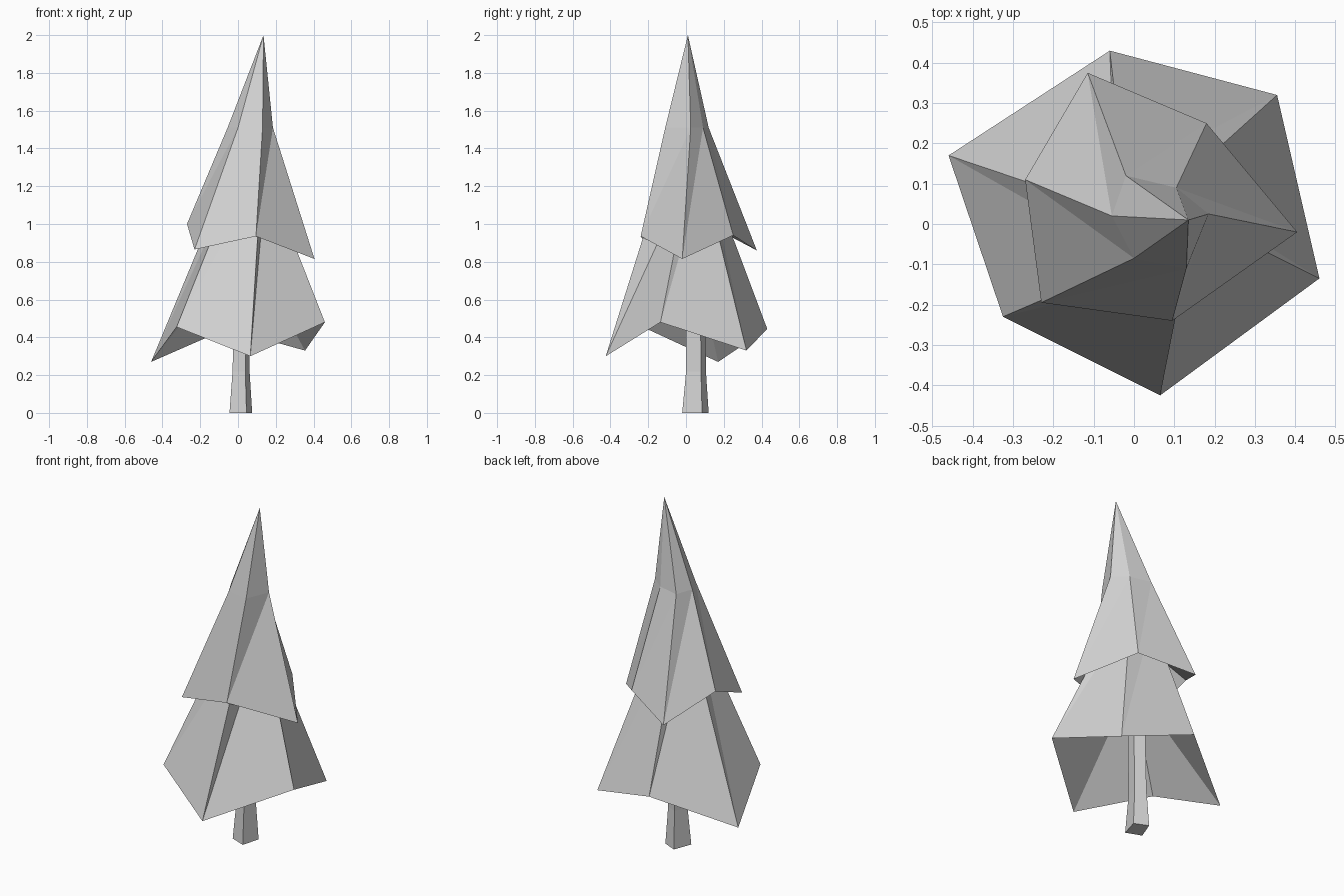
import bpy
import bmesh
from mathutils import Vector

default_cube = bpy.data.objects.get("Cube")
if default_cube:
    bpy.data.objects.remove(default_cube, do_unlink=True)


def make_material(name, rgb):
    mat = bpy.data.materials.new(name)
    mat.use_nodes = True
    color = (*rgb, 1.0)
    mat.diffuse_color = color
    mat.node_tree.nodes["Principled BSDF"].inputs["Base Color"].default_value = color
    return mat


grey = make_material("light_grey", (0.65, 0.65, 0.65))


def bridge(bm, low, high):
    """Join two rings of equal length with flat triangles."""
    n = len(low)
    for i in range(n):
        j = (i + 1) % n
        bm.faces.new((low[i], low[j], high[j]))
        bm.faces.new((low[i], high[j], high[i]))


def fan(bm, ring, point, flip=False):
    """Close a ring with triangles to a single point."""
    tip = bm.verts.new(point)
    for a, b in zip(ring, ring[1:] + ring[:1]):
        bm.faces.new((b, a, tip) if flip else (a, b, tip))


def finish(bm, name):
    mesh = bpy.data.meshes.new(name)
    bm.to_mesh(mesh)
    bm.free()
    mesh.materials.append(grey)
    obj = bpy.data.objects.new(name, mesh)
    bpy.context.scene.collection.objects.link(obj)
    return obj


def foliage_tier(name, rim, neck, neck_z, tip, hollow):
    """Faceted skirt with a jagged rim, narrow neck, tip and recessed underside."""
    bm = bmesh.new()
    low = [bm.verts.new(p) for p in rim]
    high = [bm.verts.new((x, y, neck_z)) for x, y in neck]
    bridge(bm, low, high)
    fan(bm, high, tip)
    fan(bm, low, hollow, flip=True)
    return finish(bm, name)


# Lower foliage
foliage_tier(
    "lower_foliage",
    rim=[(-.46, .17, .27), (-.325, -.23, .455), (.065, -.425, .30),
         (.46, -.135, .48), (.355, .32, .33), (-.06, .43, .445)],
    neck=[(-.045, .03), (0, -.09), (.125, -.12), (.15, .02), (.1, .09), (-.025, .12)],
    neck_z=1.27, tip=(.06, .01, 1.3), hollow=(.04, .03, .9))

# Upper foliage
foliage_tier(
    "upper_foliage",
    rim=[(-.27, .11, 1.0), (-.23, -.195, .865), (.095, -.24, .935),
         (.405, -.02, .815), (.18, .25, .94), (-.115, .375, .86)],
    neck=[(-.055, .02), (0, -.085), (.13, -.11), (.185, .025), (.105, .09), (-.02, .12)],
    neck_z=1.51, tip=(.135, .01, 2.0), hollow=(.07, .02, 1.22))

# Trunk: tapered four-sided post with a slight bend
section = [Vector(p) for p in ((-.065, -.035), (.025, -.07), (.055, .035), (-.025, .07))]
bm = bmesh.new()
rings = []
for cx, cy, z, size in ((.02, .05, 0, 1), (.02, .053, .22, .75), (.03, .05, .88, .7)):
    rings.append([bm.verts.new((cx + p.x * size, cy + p.y * size, z)) for p in section])
for low, high in zip(rings, rings[1:]):
    bridge(bm, low, high)
bm.faces.new(rings[0][::-1])
bm.faces.new(rings[-1])
finish(bm, "trunk")
